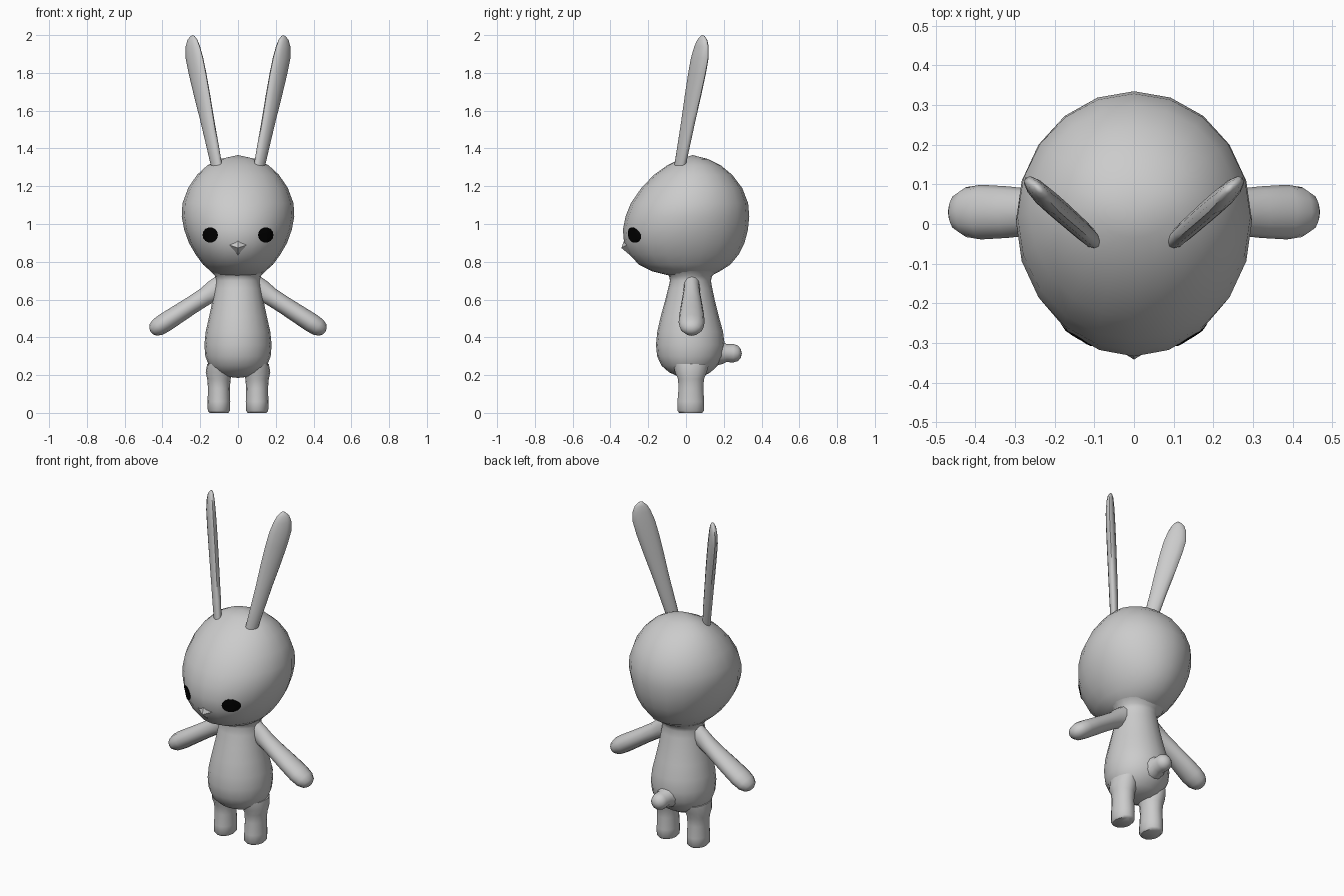
import bpy, bmesh, math
from mathutils import Vector
from mathutils.bvhtree import BVHTree


def material(name, rgb):
    m = bpy.data.materials.new(name)
    m.diffuse_color = (*rgb, 1)
    return m


GREY = material("light_grey_plush", (0.6, 0.6, 0.6))
BLACK = material("black", (0.0, 0.0, 0.0))


def finish(name, bm, mat, angle=50):
    bmesh.ops.recalc_face_normals(bm, faces=bm.faces)
    mesh = bpy.data.meshes.new(name)
    bm.to_mesh(mesh)
    bm.free()
    mesh.materials.append(mat)
    mesh.shade_smooth()
    mesh.set_sharp_from_angle(angle=math.radians(angle))
    obj = bpy.data.objects.new(name, mesh)
    bpy.context.collection.objects.link(obj)
    return obj


def loft(name, rings, n, start=None, end=None, side=1, angle=50):
    """Skin rings of (centre, axis_a, axis_b); start/end are optional pole points."""
    bm = bmesh.new()

    def vert(p):
        return bm.verts.new((p.x * side, p.y, p.z))

    loops = []
    for c, a, b in rings:
        c, a, b = Vector(c), Vector(a), Vector(b)
        loops.append([vert(c + a * math.cos(t) + b * math.sin(t))
                      for t in (2 * math.pi * i / n for i in range(n))])
    for lo, hi in zip(loops, loops[1:]):
        for i in range(n):
            j = (i + 1) % n
            bm.faces.new((lo[i], lo[j], hi[j], hi[i]))
    for pole, loop in ((start, loops[0]), (end, loops[-1])):
        if pole is None:
            bm.faces.new(loop)
        else:
            p = vert(Vector(pole))
            for i in range(n):
                bm.faces.new((loop[i], loop[(i + 1) % n], p))
    return finish(name, bm, GREY, angle)


def level_rings(rows, x=0):
    """Rows of (z, half width, front y, back y) become horizontal rings."""
    return [((x, (f + b) / 2, z), (w, 0, 0), (0, (b - f) / 2, 0)) for z, w, f, b in rows]


# Head, fuller at the lower front and upper back
head = loft("head", level_rings([
    (0.725, 0.10, -0.08, 0.13), (0.75, 0.145, -0.18, 0.18), (0.785, 0.185, -0.25, 0.235),
    (0.84, 0.225, -0.30, 0.28), (0.90, 0.26, -0.328, 0.31), (0.97, 0.285, -0.334, 0.328),
    (1.04, 0.298, -0.32, 0.335), (1.11, 0.294, -0.292, 0.329), (1.19, 0.264, -0.237, 0.298),
    (1.26, 0.217, -0.17, 0.245), (1.31, 0.163, -0.10, 0.185), (1.343, 0.10, -0.035, 0.12)]),
    20, (0, 0.02, 0.715), (0, 0.035, 1.365))

# Pear-shaped body with a flared neck
loft("body", level_rings([
    (0.195, 0.085, -0.045, 0.095), (0.215, 0.125, -0.09, 0.13), (0.25, 0.154, -0.13, 0.168),
    (0.30, 0.173, -0.153, 0.197), (0.36, 0.178, -0.159, 0.205), (0.43, 0.171, -0.152, 0.196),
    (0.51, 0.153, -0.134, 0.174), (0.59, 0.136, -0.112, 0.154), (0.66, 0.124, -0.094, 0.139),
    (0.70, 0.118, -0.085, 0.132), (0.725, 0.122, -0.09, 0.138), (0.75, 0.145, -0.12, 0.17)]),
    20, (0, 0.025, 0.185))

# Tail with a slim root and round tip
loft("tail", [((0, y, z), (r, 0, 0), (0, 0, r)) for y, z, r in [
    (0.14, 0.32, 0.075), (0.19, 0.318, 0.06), (0.215, 0.317, 0.048), (0.25, 0.316, 0.049),
    (0.275, 0.315, 0.041), (0.29, 0.315, 0.023)]], 12, end=(0, 0.296, 0.315))

surface = BVHTree.FromObject(head, bpy.context.evaluated_depsgraph_get())


def face_y(x, z):
    return surface.ray_cast(Vector((x, -2, z)), Vector((0, 1, 0)))[0].y


for side, label in ((1, "left"), (-1, "right")):
    # Leg with flat sole
    loft(label + "_leg", level_rings([
        (0, 0.05, -0.037, 0.087), (0.012, 0.059, -0.048, 0.098), (0.06, 0.06, -0.047, 0.098),
        (0.13, 0.058, -0.041, 0.093), (0.18, 0.062, -0.044, 0.097), (0.215, 0.07, -0.06, 0.112),
        (0.26, 0.062, -0.07, 0.125)], 0.101), 14, side=side)

    # Arm, broadening from shoulder to rounded hand
    a, d = Vector((0.075, 0.03, 0.68)), Vector((0.84, 0, -0.543))
    up = Vector((0.543, 0, 0.84))
    arm = [(0, 0.06, 0.045), (0.06, 0.057, 0.043), (0.12, 0.048, 0.049), (0.20, 0.047, 0.057),
           (0.29, 0.049, 0.065), (0.37, 0.051, 0.069), (0.415, 0.048, 0.063), (0.445, 0.036, 0.045),
           (0.458, 0.018, 0.022)]
    loft(label + "_arm", [(a + d * t, up * h, (0, w, 0)) for t, h, w in arm], 12,
         end=a + d * 0.462, side=side)

    # Flat upright ear, its broad side turned 45 degrees
    broad, thin = Vector((0.707, 0.707, 0)), Vector((-0.707, 0.707, 0))
    ear = [(1.29, 0.110, -0.035, 0.033, 0.020), (1.32, 0.116, -0.030, 0.037, 0.022),
           (1.42, 0.136, -0.011, 0.041, 0.024), (1.55, 0.163, 0.013, 0.047, 0.025),
           (1.68, 0.190, 0.037, 0.056, 0.026), (1.80, 0.215, 0.059, 0.062, 0.026),
           (1.88, 0.231, 0.073, 0.062, 0.025), (1.94, 0.239, 0.082, 0.050, 0.021),
           (1.975, 0.241, 0.086, 0.034, 0.016), (1.995, 0.240, 0.088, 0.013, 0.008)]
    loft(label + "_ear", [((x, y, z), broad * w, thin * t) for z, x, y, w, t in ear], 12,
         end=(0.239, 0.088, 2.0), side=side)

    # Eye, a thin round plate following the face
    bm = bmesh.new()
    cx, cz, n = 0.147 * side, 0.942, 14
    mid = bm.verts.new((cx, face_y(cx, cz) - 0.005, cz))
    loops = []
    for r, lift in ((0.022, 0.005), (0.041, 0.005), (0.041, -0.003)):
        pts = [(cx + r * math.cos(2 * math.pi * i / n), cz + r * math.sin(2 * math.pi * i / n))
               for i in range(n)]
        loops.append([bm.verts.new((x, face_y(x, z) - lift, z)) for x, z in pts])
    for i in range(n):
        j = (i + 1) % n
        bm.faces.new((mid, loops[0][i], loops[0][j]))
        for lo, hi in zip(loops, loops[1:]):
            bm.faces.new((lo[i], hi[i], hi[j], lo[j]))
    finish(label + "_eye", bm, BLACK)

# Small faceted nose
bm = bmesh.new()
rim = [(-0.05, 0.89), (0, 0.915), (0.05, 0.89), (0, 0.825)]
outer = [bm.verts.new((x, face_y(x, z) + 0.002, z)) for x, z in rim]
tip = bm.verts.new((0, -0.342, 0.873))
for i in range(4):
    bm.faces.new((outer[i], outer[(i + 1) % 4], tip))
finish("nose", bm, GREY, 5)
